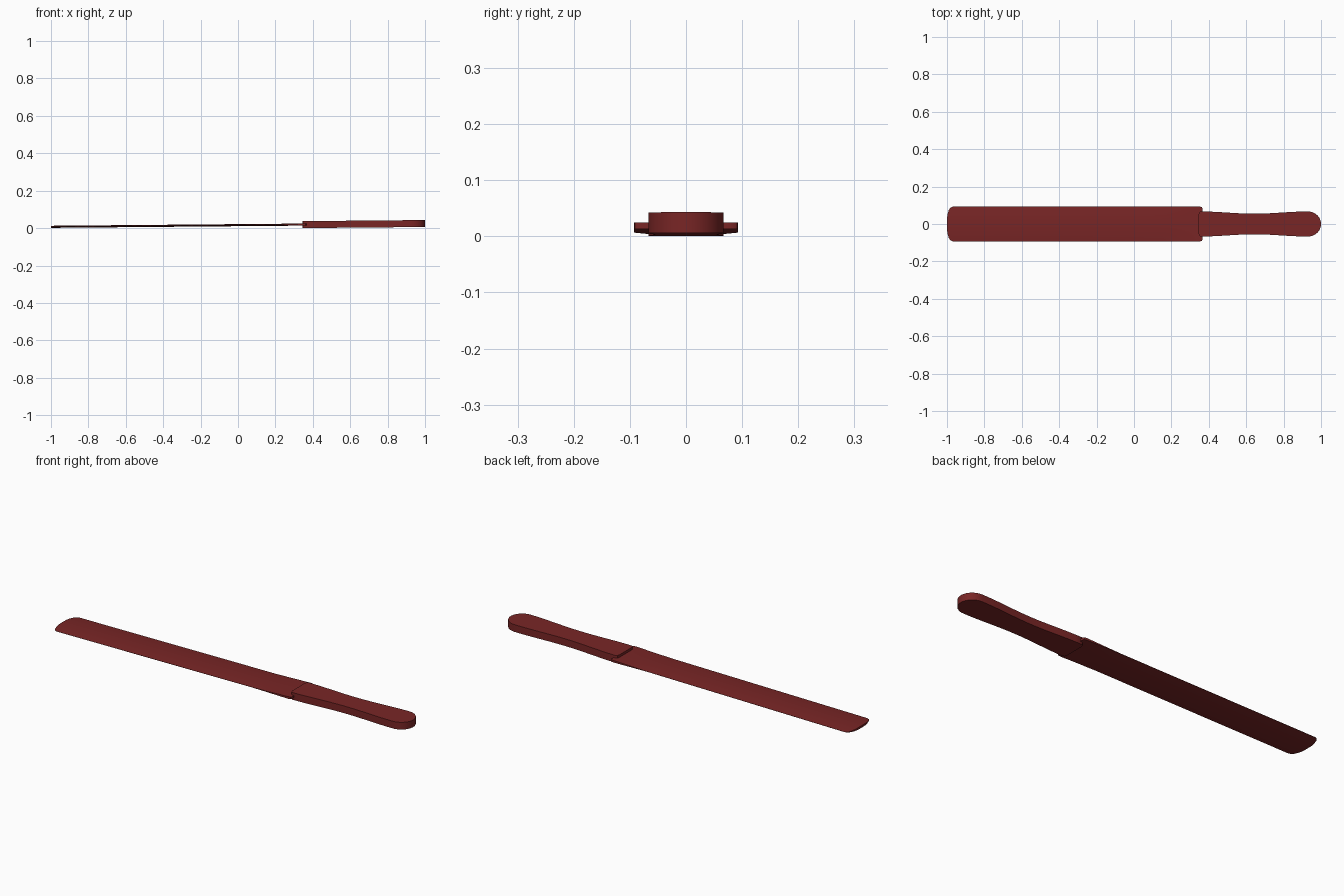
import bpy, bmesh, math

cube = bpy.data.objects.get("Cube")
if cube:
    bpy.data.objects.remove(cube, do_unlink=True)

red = bpy.data.materials.new("dark red")
red.use_nodes = True
colour = (0.19, 0.019, 0.019, 1)
red.diffuse_color = colour
red.node_tree.nodes["Principled BSDF"].inputs["Base Color"].default_value = colour


def mid_z(x):
    """Height of the gently tilted centre line."""
    return 0.007 + 0.0088 * (x + 1)


def finish(bm, name):
    bmesh.ops.recalc_face_normals(bm, faces=bm.faces)
    mesh = bpy.data.meshes.new(name)
    bm.to_mesh(mesh)
    bm.free()
    mesh.materials.append(red)
    obj = bpy.data.objects.new(name, mesh)
    bpy.context.collection.objects.link(obj)
    bpy.ops.object.select_all(action='DESELECT')
    obj.select_set(True)
    bpy.context.view_layer.objects.active = obj
    bpy.ops.object.shade_smooth_by_angle(angle=math.radians(35))


# Blade: lens-shaped sections lofted along x, with thick edges near the handle
STEPS = 16
HALF_WIDTH = 0.093
HALF_THICK = 0.0055


def blade_ring(bm, x, width):
    edge = min(max((x - 0.15) / 0.2, 0.08), 1)
    top, bottom = [], []
    for i in range(STEPS + 1):
        y = width * (2 * i / STEPS - 1)
        lens = 1 - (y / HALF_WIDTH) ** 2
        half = HALF_THICK * (edge + (1 - edge) * lens)
        top.append(bm.verts.new((x, y, mid_z(x) + half)))
        bottom.append(bm.verts.new((x, y, mid_z(x) - half)))
    return top + bottom[::-1]


bm = bmesh.new()
stations = [(-1, 0.03), (-0.997, 0.052), (-0.99, 0.075), (-0.982, 0.087),
            (-0.97, HALF_WIDTH), (-0.4, HALF_WIDTH), (0.15, HALF_WIDTH),
            (0.25, HALF_WIDTH), (0.35, HALF_WIDTH), (0.362, 0.091), (0.366, 0.085)]
rings = [blade_ring(bm, x, w) for x, w in stations]
for a, b in zip(rings, rings[1:]):
    for i in range(len(a)):
        j = (i + 1) % len(a)
        bm.faces.new((a[i], a[j], b[j], b[i]))
for ring in (rings[0], rings[-1]):
    for i in range(STEPS):
        bm.faces.new((ring[i], ring[i + 1], ring[-2 - i], ring[-1 - i]))
finish(bm, "blade")

# Handle: waisted outline with a rounded butt, extruded upward
side = [(0.345, 0.05), (0.348, 0.062), (0.356, 0.067)]
for i in range(1, 17):
    x = 0.356 + 0.574 * i / 16
    side.append((x, 0.061 + 0.006 * math.cos(2 * math.pi * i / 16)))
for i in range(1, 13):
    a = math.pi / 2 * i / 12
    side.append((0.93 + 0.07 * math.sin(a), 0.067 * math.cos(a)))
outline = side + [(x, -y) for x, y in side[-2::-1]]

HANDLE_HALF = 0.0185
bm = bmesh.new()
base = bm.faces.new([bm.verts.new((x, y, mid_z(x) - HANDLE_HALF)) for x, y in outline])
lifted = bmesh.ops.extrude_face_region(bm, geom=[base], use_keep_orig=True)["geom"]
bmesh.ops.translate(bm, vec=(0, 0, 2 * HANDLE_HALF),
                    verts=[v for v in lifted if isinstance(v, bmesh.types.BMVert)])
finish(bm, "handle")
